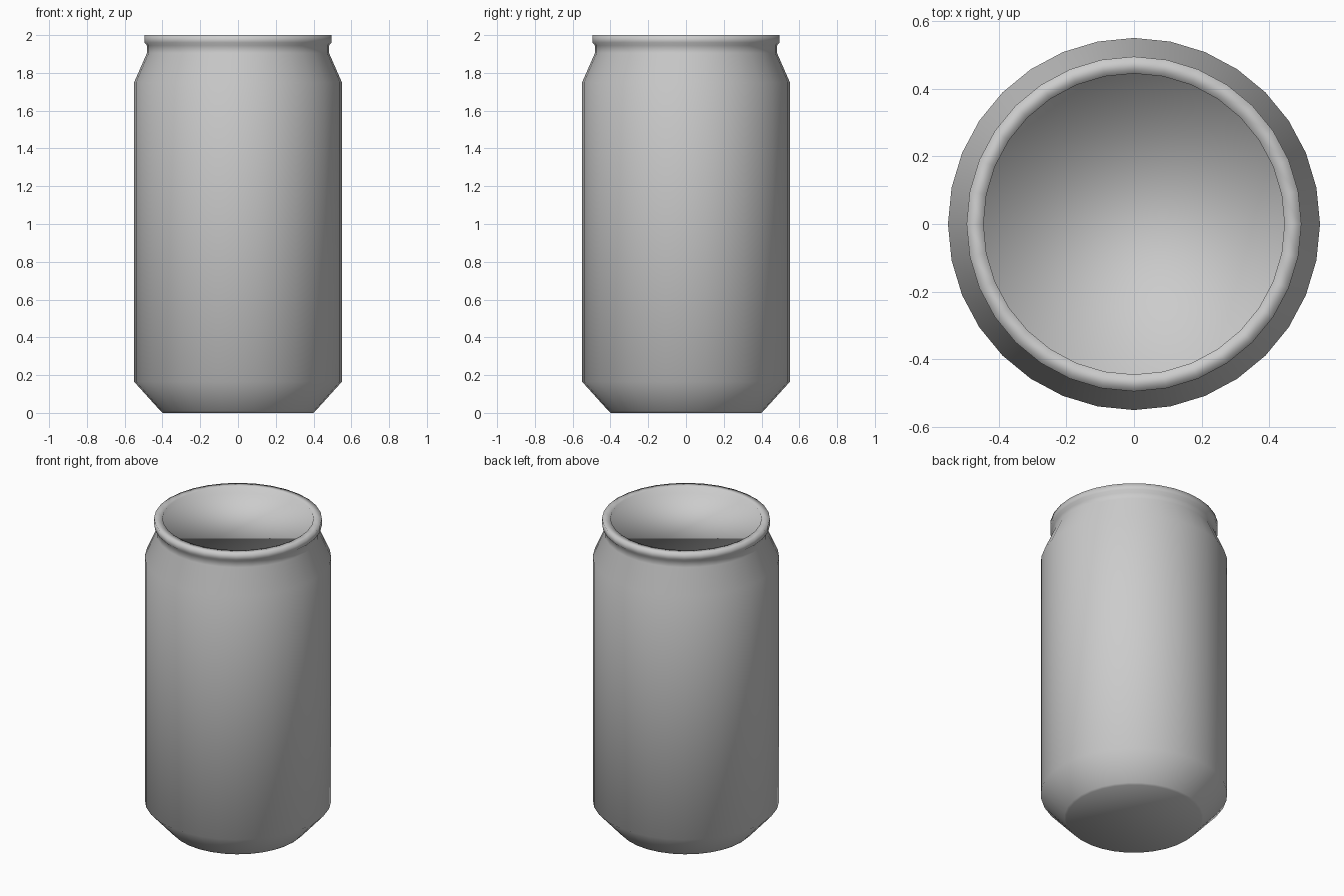
import bpy, bmesh, math

if "Cube" in bpy.data.objects:
    bpy.data.objects.remove(bpy.data.objects["Cube"])

SIDES = 32

# Can outline (radius, height): base, body, shoulder, neck, rolled rim, sunken lid
PROFILE = [
    (0.40, 0.0), (0.41, 0.01),
    (0.55, 0.165), (0.55, 1.75),
    (0.482, 1.905), (0.482, 1.945),
    (0.495, 1.96), (0.495, 2.0),
    (0.445, 2.0), (0.445, 1.96),
]


def lathe(name, profile):
    """Revolve a profile about z and close both ends with flat caps."""
    bm = bmesh.new()
    rings = []
    for r, z in profile:
        rings.append([bm.verts.new((r * math.cos(a), r * math.sin(a), z))
                      for a in (2 * math.pi * i / SIDES for i in range(SIDES))])
    for low, high in zip(rings, rings[1:]):
        for i in range(SIDES):
            j = (i + 1) % SIDES
            bm.faces.new((low[i], low[j], high[j], high[i]))
    bm.faces.new(rings[0][::-1])
    bm.faces.new(rings[-1])
    for f in bm.faces:
        f.smooth = True
    mesh = bpy.data.meshes.new(name)
    bm.to_mesh(mesh)
    bm.free()
    obj = bpy.data.objects.new(name, mesh)
    bpy.context.collection.objects.link(obj)
    return obj


# Drink can with recessed lid
lathe("drink_can", PROFILE)
